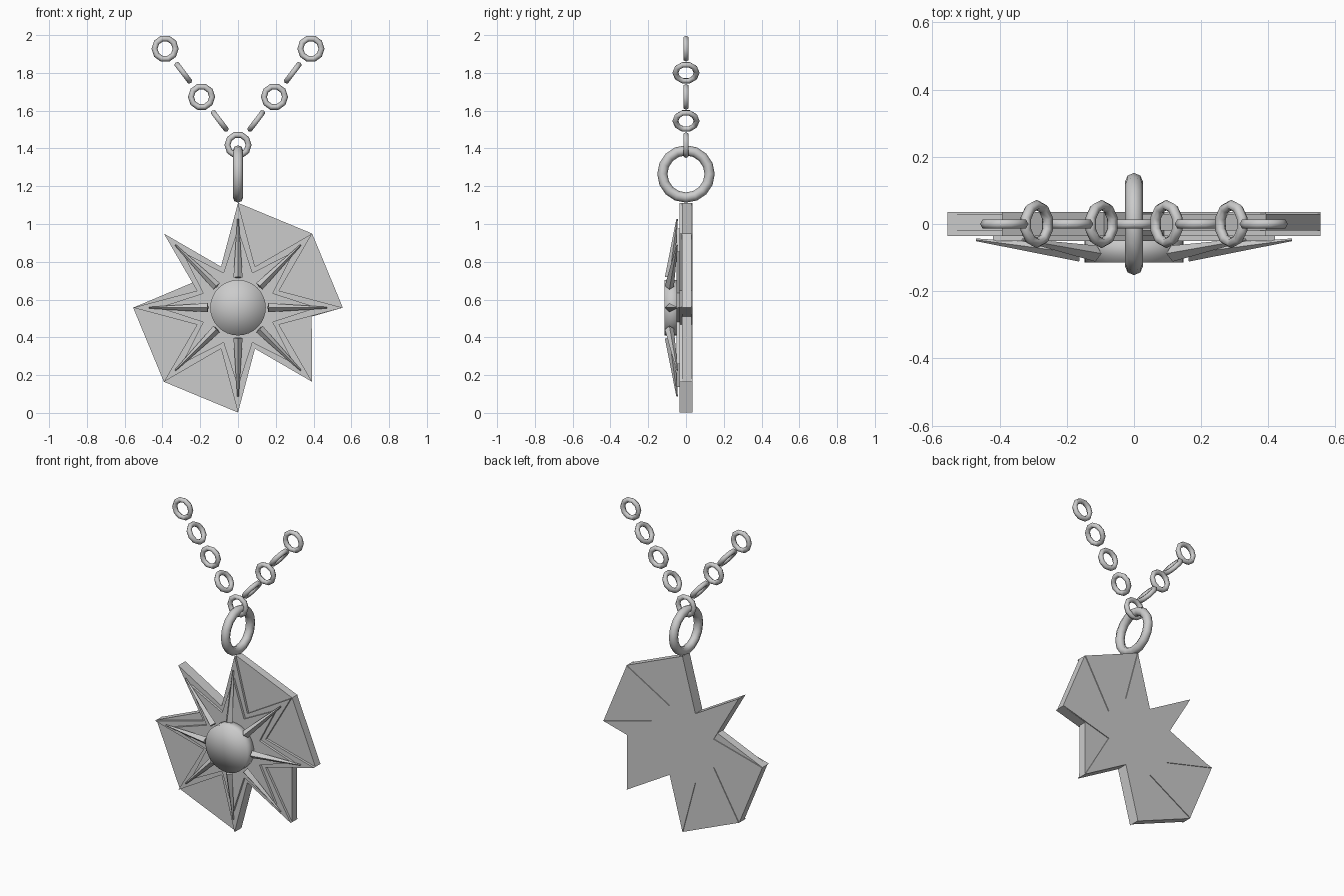
import bpy, bmesh
from math import sin, cos, pi, radians
from mathutils import Vector, Matrix

cube = bpy.data.objects.get("Cube")
if cube:
    bpy.data.objects.remove(cube)

metal = bpy.data.materials.new("grey metal")
metal.use_nodes = True
grey = (0.6, 0.6, 0.6, 1)
metal.diffuse_color = grey
metal.node_tree.nodes["Principled BSDF"].inputs["Base Color"].default_value = grey
CENTRE = Vector((0, 0, 0.557))


def finish(obj, name, smooth=True):
    obj.name = name
    obj.data.materials.append(metal)
    for p in obj.data.polygons:
        p.use_smooth = smooth
    return obj


def polar(r, degrees, y=0):
    a = radians(degrees)
    return CENTRE + Vector((r * cos(a), y, r * sin(a)))


def plate(name, outline, back, front, smooth=False):
    """Extrude an xz outline from back to front."""
    bm = bmesh.new()
    face = bm.faces.new([bm.verts.new((p.x, back, p.z)) for p in outline])
    out = bmesh.ops.extrude_face_region(bm, geom=[face])
    verts = [v for v in out["geom"] if isinstance(v, bmesh.types.BMVert)]
    bmesh.ops.translate(bm, verts=verts, vec=(0, front - back, 0))
    bmesh.ops.recalc_face_normals(bm, faces=bm.faces)
    mesh = bpy.data.meshes.new(name)
    bm.to_mesh(mesh)
    bm.free()
    obj = bpy.data.objects.new(name, mesh)
    bpy.context.collection.objects.link(obj)
    return finish(obj, name, smooth)


def star(tip, notch):
    return [polar(notch if i % 2 else tip, i * 22.5) for i in range(16)]


def ring(name, place, axis, major, minor, sides, tube):
    bpy.ops.mesh.primitive_torus_add(location=place, major_radius=major, minor_radius=minor,
                                     major_segments=sides, minor_segments=tube)
    obj = bpy.context.object
    obj.rotation_mode = "QUATERNION"
    obj.rotation_quaternion = Vector(axis).to_track_quat("Z", "Y")
    return finish(obj, name)


# Eight-pointed star body
TIP, NOTCH = 0.555, 0.235
plate("star_body", star(TIP, NOTCH), 0.035, -0.035)

# Webs joining some of the points
web = [polar(TIP, a) for a in (0, 45, 90)]
web += [polar(NOTCH, 112.5), Vector((-0.24, 0, 0.69))]
web += [polar(TIP, a) for a in (180, 225, 270)]
web += [polar(NOTCH, 292.5), polar(TIP, 315), Vector((0.39, 0, 0.51))]
plate("web_plate", web, 0.03, -0.02)

# Raised star under the rays
plate("raised_star", star(0.42, 0.2), -0.03, -0.05)

# Slim four-sided rays leaning down towards the points
for i in range(8):
    inner, outer = polar(0.16, i * 45, -0.088), polar(0.47, i * 45, -0.047)
    d = outer - inner
    bpy.ops.mesh.primitive_cone_add(vertices=4, radius1=0.024, radius2=0.004, depth=d.length,
                                    location=(inner + outer) / 2)
    ray = bpy.context.object
    ray.rotation_mode = "QUATERNION"
    side = Vector((0, 1, 0)).cross(d).normalized()
    up = d.normalized()
    ray.rotation_quaternion = Matrix((side, up.cross(side), up)).transposed().to_quaternion()
    finish(ray, f"ray_{i + 1}", False)

# Round boss in the middle
bpy.ops.mesh.primitive_cylinder_add(vertices=32, radius=0.147, depth=0.085, end_fill_type="TRIFAN",
                                    location=CENTRE + Vector((0, -0.0725, 0)), rotation=(pi / 2, 0, 0))
finish(bpy.context.object, "centre_boss")

# Hanging ring and chain, alternate links turned a quarter
ring("hanging_ring", (0, 0, 1.265), (1, 0, 0), 0.125, 0.027, 16, 8)
ring("bottom_link", (0, 0, 1.418), (0, 1, 0), 0.056, 0.016, 10, 6)
for side, label in ((1, "left"), (-1, "right")):
    step = Vector((side * 0.0965, 0, 0.1275))
    for i in range(1, 5):
        axis = (0, 1, 0) if i % 2 == 0 else step.cross(Vector((0, 1, 0)))
        ring(f"{label}_chain_link_{i}", Vector((0, 0, 1.418)) + step * i, axis, 0.056, 0.016, 10, 6)
